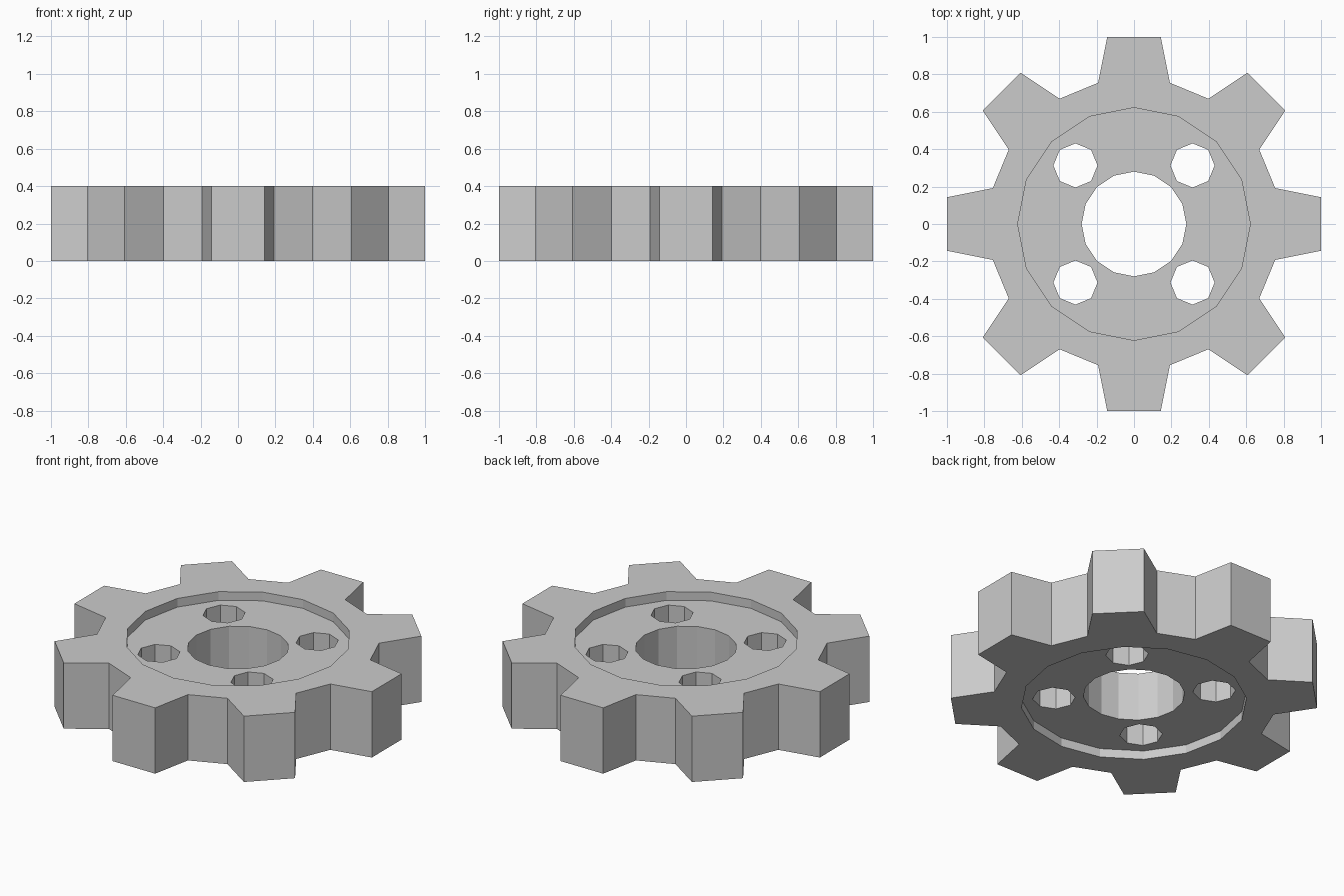
import bpy, bmesh
from math import sin, cos, pi, radians

if "Cube" in bpy.data.objects:
    bpy.data.objects.remove(bpy.data.objects["Cube"])

HEIGHT = 0.4
RECESS = 0.053
TEETH = 8


def prism(name, points, z0, z1):
    """Extrude a closed outline between two heights."""
    bm = bmesh.new()
    face = bm.faces.new([bm.verts.new((x, y, z0)) for x, y in points])
    top = bmesh.ops.extrude_face_region(bm, geom=[face])["geom"]
    bmesh.ops.translate(bm, vec=(0, 0, z1 - z0),
                        verts=[v for v in top if isinstance(v, bmesh.types.BMVert)])
    bmesh.ops.recalc_face_normals(bm, faces=bm.faces)
    mesh = bpy.data.meshes.new(name)
    bm.to_mesh(mesh)
    bm.free()
    obj = bpy.data.objects.new(name, mesh)
    bpy.context.collection.objects.link(obj)
    return obj


def polygon(sides, r, cx=0, cy=0):
    return [(cx + r * cos(2 * pi * i / sides), cy + r * sin(2 * pi * i / sides))
            for i in range(sides)]


def cut(target, cutter):
    """Subtract the cutter, then remove it."""
    mod = target.modifiers.new("cut", "BOOLEAN")
    mod.operation, mod.solver, mod.object = "DIFFERENCE", "EXACT", cutter
    bpy.context.view_layer.objects.active = target
    bpy.ops.object.modifier_apply(modifier=mod.name)
    bpy.data.objects.remove(cutter)


# Toothed body: root, tip, tip, root for each tooth
tooth = [(0.755, -0.192), (1.0, -0.143), (1.0, 0.143), (0.755, 0.192)]
outline = []
for i in range(TEETH):
    c, s = cos(radians(45 * i)), sin(radians(45 * i))
    outline += [(x * c - y * s, x * s + y * c) for x, y in tooth]
gear = prism("gear", outline, 0, HEIGHT)

# Shallow round recesses on the top and bottom faces
for z0, z1 in ((HEIGHT - RECESS, HEIGHT + 0.2), (-0.2, RECESS)):
    cut(gear, prism("recess_cutter", polygon(16, 0.622), z0, z1))

# Central bore and four lightening holes
cut(gear, prism("bore_cutter", polygon(16, 0.28), -0.3, 0.7))
for sx in (-1, 1):
    for sy in (-1, 1):
        cut(gear, prism("hole_cutter", polygon(8, 0.118, 0.313 * sx, 0.313 * sy), -0.3, 0.7))
